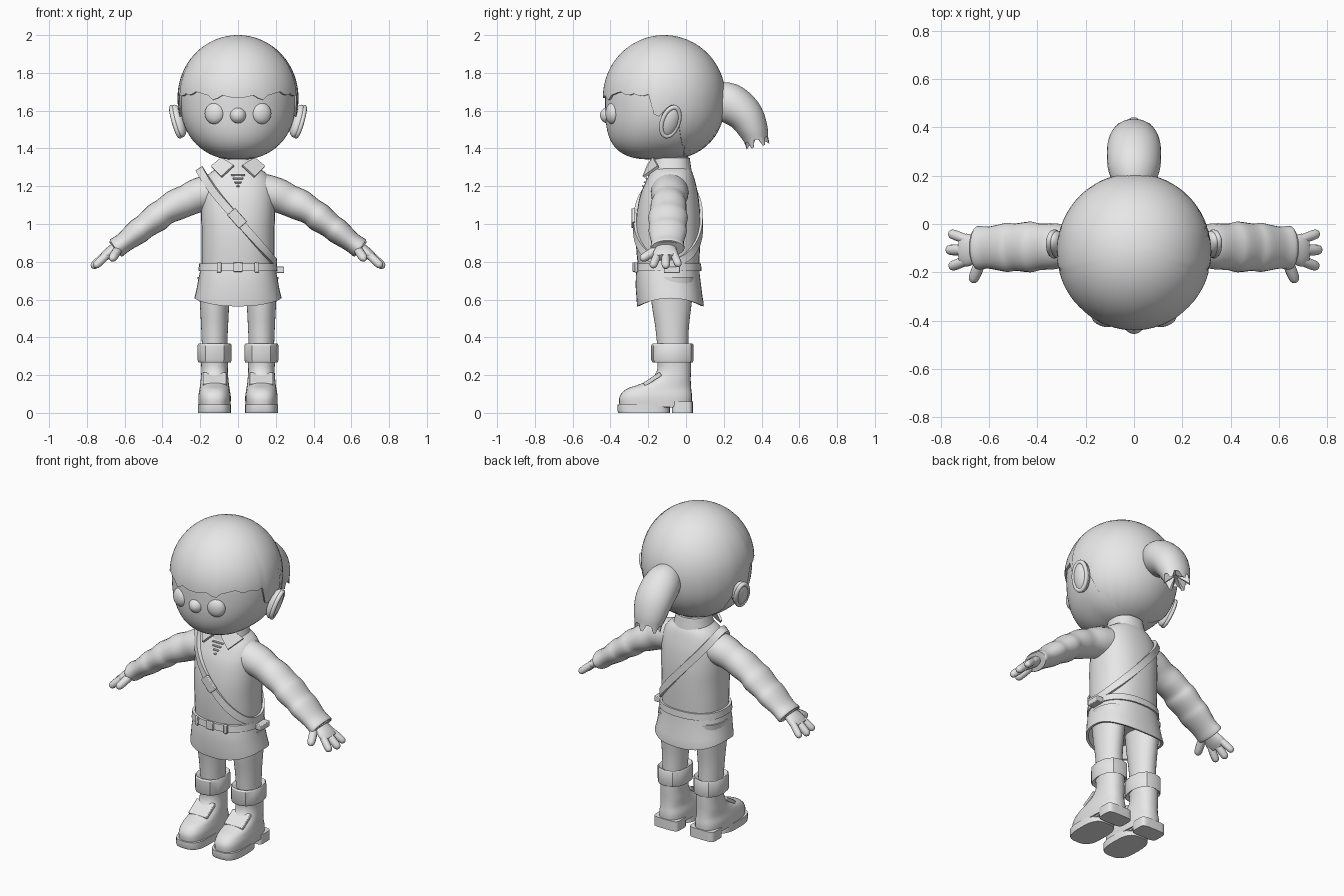
import bpy, bmesh, math
from math import sin, cos, pi, radians
from mathutils import Vector, Matrix, Euler

old = bpy.data.objects.get("Cube")
if old:
    bpy.data.objects.remove(old)

grey = bpy.data.materials.new("plain_grey")
grey.use_nodes = True
grey.diffuse_color = (0.8, 0.8, 0.8, 1)
grey.node_tree.nodes["Principled BSDF"].inputs["Base Color"].default_value = (0.8, 0.8, 0.8, 1)


def finish(name, bm, mirror=False, angle=40, bevel=0):
    bmesh.ops.recalc_face_normals(bm, faces=bm.faces)
    me = bpy.data.meshes.new(name)
    bm.to_mesh(me)
    bm.free()
    me.materials.append(grey)
    me.shade_smooth()
    me.set_sharp_from_angle(angle=radians(angle))
    ob = bpy.data.objects.new(name, me)
    bpy.context.collection.objects.link(ob)
    if bevel:
        mod = ob.modifiers.new("bevel", "BEVEL")
        mod.width, mod.segments = bevel, 2
    if mirror:
        ob.modifiers.new("mirror", "MIRROR").use_mirror_merge = False
    return ob


def loft(name, rings, mirror=False, angle=40, caps=True, loop=False):
    bm = bmesh.new()
    vs = [[bm.verts.new(p) for p in r] for r in rings]
    n = len(rings[0])
    for a, b in zip(vs, vs[1:] + (vs[:1] if loop else [])):
        for i in range(n):
            bm.faces.new((a[i], a[(i + 1) % n], b[(i + 1) % n], b[i]))
    if caps and not loop:
        bm.faces.new(vs[0])
        bm.faces.new(vs[-1])
    return finish(name, bm, mirror, angle)


def box(name, size, loc, rot=(0, 0, 0), mirror=False, bevel=0.004):
    bm = bmesh.new()
    m = Matrix.LocRotScale(Vector(loc), Euler([radians(a) for a in rot]), Vector(size))
    bmesh.ops.create_cube(bm, size=1, matrix=m)
    return finish(name, bm, mirror, 40, bevel)


def ball(name, radii, loc, rot=(0, 0, 0), mirror=False):
    bm = bmesh.new()
    m = Matrix.LocRotScale(Vector(loc), Euler([radians(a) for a in rot]), Vector(radii))
    bmesh.ops.create_uvsphere(bm, u_segments=28, v_segments=18, radius=1, matrix=m)
    return finish(name, bm, mirror, 80)


def spline(rows, n=4):
    # Catmull-Rom through rows of numbers
    out = []
    for i in range(len(rows) - 1):
        p = [rows[max(0, min(len(rows) - 1, i + k))] for k in (-1, 0, 1, 2)]
        for s in range(n):
            t = s / n
            out.append([0.5 * (2 * b + (c - a) * t + (2 * a - 5 * b + 4 * c - d) * t * t
                        + (3 * b - a - 3 * c + d) * t ** 3) for a, b, c, d in zip(*p)])
    return out + [list(rows[-1])]


def lookup(rows, x):
    for a, b in zip(rows, rows[1:]):
        if x <= b[0]:
            f = max(0, (x - a[0]) / (b[0] - a[0]))
            return [p + (q - p) * f for p, q in zip(a, b)]
    return list(rows[-1])


def sup(t, e):
    c, s = cos(t), sin(t)
    return math.copysign(abs(c) ** (2 / e), c), math.copysign(abs(s) ** (2 / e), s)


def ring(z, rx, y0, y1, xc=0, e=2.3, n=32):
    pts = [sup(2 * pi * i / n, e) for i in range(n)]
    return [(xc + rx * a, (y0 + y1) / 2 + (y1 - y0) / 2 * b, z) for a, b in pts]


def tube(name, rows, side, mirror=False, n=20, steps=4, jag=0):
    # rows: x, y, z, radius along side, radius across
    rows = spline(rows, steps)
    P = [Vector(r[:3]) for r in rows]
    rings = []
    for i, r in enumerate(rows):
        tan = (P[min(i + 1, len(P) - 1)] - P[max(i - 1, 0)]).normalized()
        u = (Vector(side) - tan * tan.dot(Vector(side))).normalized()
        v = tan.cross(u)
        last = jag if i == len(rows) - 1 else 0
        rings.append([P[i] + u * r[3] * cos(2 * pi * k / n) + v * r[4] * sin(2 * pi * k / n)
                      + tan * last * (1 - 2 * abs(k % 5 - 2.5) / 2.5) for k in range(n)])
    if jag:
        rings.append([P[-3] + (q - P[-1]) * 0.2 for q in rings[-1]])
    return loft(name, rings, mirror, 50)


# Head: egg whose lower front is fuller than its sides
def head_point(th, s, rx, ry, rz=0.33):
    front = max(0, cos(th))
    e = 2 if s > 0 else 2.25 + 1.2 * front ** 2
    f = max(0, 1 - abs(s) ** e) ** (1 / e)
    return Vector((rx * f * sin(th), -0.115 - ry * f * cos(th), 1.67 + rz * s))


N = 72
angles = [2 * pi * i / N for i in range(N)]
loft("face", [[head_point(t, cos(pi * (0.02 + 0.96 * j / 32)), 0.308, 0.313) for t in angles]
              for j in range(33)], angle=80)

# Hair cap: swept from the crown down to a jagged hairline
hairline = [(0, 1.665), (12, 1.68), (25, 1.66), (38, 1.70), (55, 1.685), (76, 1.68), (81, 1.56),
            (88, 1.58), (93, 1.62), (101, 1.60), (106, 1.50), (112, 1.43), (125, 1.385),
            (140, 1.355), (180, 1.35)]
cap = []
for j in range(25):
    row = []
    for i, t in enumerate(angles):
        deg = math.degrees(min(t, 2 * pi - t))
        z = lookup(hairline, deg)[1] + (0.006 if i % 3 == 0 else -0.003)
        end = math.acos((z - 1.67) / 0.33)
        row.append(head_point(t, cos(0.03 + (end - 0.03) * j / 24), 0.32, 0.325))
    cap.append(row)
mid = Vector((0, -0.115, 1.67))
cap.append([mid + (p - mid) * 0.94 for p in cap[-1]])
loft("hair", cap, angle=50)

tube("ponytail", [(0, .16, 1.645, .085, .10), (0, .23, 1.64, .108, .107), (0, .31, 1.58, .112, .097),
                  (0, .355, 1.50, .10, .08), (0, .375, 1.435, .08, .062)], (1, 0, 0), n=30, jag=0.045)

# Face details
ball("nose", (0.045, 0.05, 0.045), (0, -0.405, 1.575))
ball("eyes", (0.053, 0.032, 0.056), (0.125, -0.392, 1.585), (0, 0, 18), True)
ball("ears", (0.036, 0.052, 0.092), (0.315, -0.085, 1.545), (-14, 18, 12), True)
bm = bmesh.new()
bmesh.ops.create_circle(bm, segments=24, radius=1)
loop = [v.co.copy() for v in bm.verts]
bm.free()
tilt = Euler((radians(-14), radians(18), radians(12))).to_matrix()
rim = []
for p in loop:
    c, out = Vector((0.012, p.x * 0.044, p.y * 0.082)), Vector((0, p.x, p.y))
    rim.append([Vector((.318, -.085, 1.545)) + tilt @ (c + 0.013 * (out * cos(a) + Vector((1, 0, 0)) * sin(a)))
                for a in [2 * pi * k / 8 for k in range(8)]])
loft("ear_rims", rim, True, 80, loop=True)

# Torso: z, half width, front y, back y
body = [(0.74, .192, -.25, .068), (0.85, .193, -.262, .073), (0.95, .193, -.267, .076),
        (1.05, .196, -.262, .075), (1.15, .195, -.243, .065), (1.22, .182, -.215, .05),
        (1.27, .148, -.19, .035), (1.31, .09, -.165, .015), (1.36, .082, -.16, .01)]
body = spline(body)
loft("tunic", [ring(*r) for r in body], angle=60)

# Collar with two front flaps
loft("collar", [ring(1.25, .125, -.195, .035), ring(1.30, .108, -.182, .027), ring(1.35, .096, -.172, .02),
                ring(1.352, .085, -.16, .01)])
flap = [Vector(p) for p in ((.085, -.165, 1.345), (.02, -.195, 1.305), (.085, -.218, 1.245), (.14, -.14, 1.30))]
loft("collar_flaps", [flap, [p + Vector((.004, -.012, .008)) for p in flap]], True)
for i in range(4):
    z = 1.26 - 0.02 * i
    box(f"neck_lace_{i + 1}", (0.075 - 0.019 * i, 0.016, 0.009), (0, lookup(body, z)[2] - 0.001, z), (-18, 0, 0))

# Skirt with a hem that dips at front and back
skirt = []
for f, rx, y0, y1 in [(0, .196, -.258, .07), (.25, .203, -.265, .073), (.5, .212, -.267, .08),
                      (.75, .22, -.263, .087), (.95, .229, -.26, .094), (1, .23, -.258, .093),
                      (.99, .215, -.245, .08), (.6, .2, -.235, .065)]:
    r = ring(0, rx, y0, y1, e=2.4, n=40)
    m = (y0 + y1) / 2
    skirt.append([(x, y, .785 + f * (.607 - .043 * abs((y - m) / (y1 - m)) ** 2 - .785)) for x, y, _ in r])
loft("skirt", skirt)

# Belt, buckle and hip clip
loft("belt", [ring(.75, .19, -.25, .06), ring(.75, .21, -.275, .082), ring(.79, .206, -.272, .08),
              ring(.79, .19, -.25, .06)])
box("belt_buckle", (0.05, 0.016, 0.05), (0, -0.276, 0.772))
box("belt_loops", (0.022, 0.016, 0.054), (0.10, -0.264, 0.77), (0, 0, 14), True)
box("hip_clip", (0.045, 0.085, 0.034), (0.222, -0.075, 0.757))

# Shoulder strap: a ribbon running diagonally round the torso
path = []
for i in range(64):
    t = 2 * pi * i / 64
    a, b = sup(t, 2.3)
    z = 1.0
    for _ in range(40):
        _, rx, y0, y1 = lookup(body, z)
        x = a * (max(rx, 0.2) if a < 0 else rx)
        z += 0.3 * (1.02 - 1.17 * x + 0.03 * max(0, -a) ** 4 - z)
    up = 1.5 * max(0, -cos(t)) ** 4
    path.append((Vector((x, (y0 + y1) / 2 + (y1 - y0) / 2 * b, z)), Vector((cos(t), sin(t), up)).normalized()))
strap = []
for i, (p, nrm) in enumerate(path):
    tan = (path[(i + 1) % 64][0] - path[i - 1][0]).normalized()
    w = tan.cross(nrm).normalized() * 0.021
    strap.append([p - w - nrm * .01, p + w - nrm * .01, p + w + nrm * .013, p - w + nrm * .013])
loft("shoulder_strap", strap, loop=True)
box("strap_clasp", (0.095, 0.02, 0.055), (-0.005, -0.279, 1.03), (0, 49, 0))

# Sleeves with soft folds, and cuffs
tube("sleeves", [(.08, -.085, 1.18, .10, .10), (.20, -.087, 1.155, .098, .092), (.27, -.09, 1.125, .088, .084),
                 (.33, -.092, 1.10, .095, .083), (.39, -.094, 1.065, .097, .073), (.43, -.095, 1.035, .105, .077),
                 (.49, -.096, .99, .098, .066), (.53, -.097, .96, .101, .067), (.60, -.098, .905, .087, .054),
                 (.645, -.098, .873, .09, .055), (.648, -.098, .871, .075, .044)], (0, 1, 0), True, 24)

# Hands: palm, three fingers and a thumb
tube("palms", [(.60, -.10, .905, .04, .028), (.645, -.105, .875, .052, .03), (.69, -.108, .842, .068, .028),
               (.715, -.108, .822, .06, .022)], (0, 1, 0), True)


def finger(name, a, b, r):
    a, b = Vector(a), Vector(b)
    rows = [(*a.lerp(b, f), r * k, r * k) for f, k in [(0, .9), (.4, 1), (.8, .95), (.94, .65), (1, .1)]]
    tube(name, rows, (0, 1, 0), True, 12, 2)


finger("index_fingers", (.69, -.15, .84), (.762, -.178, .772), .022)
finger("middle_fingers", (.69, -.107, .845), (.775, -.107, .768), .023)
finger("little_fingers", (.69, -.065, .845), (.765, -.037, .778), .021)
finger("thumbs", (.625, -.13, .88), (.67, -.242, .81), .024)

# Legs, boots and folded boot cuffs
X = 0.124
loft("legs", [ring(z, rx, y0, y1, X, 2) for z, rx, y0, y1 in
              spline([(.72, .09, -.19, .045), (.58, .078, -.182, .03), (.45, .071, -.162, .015),
                      (.33, .066, -.15, .012)])], True)
loft("boots", [ring(z, rx, y0, y1, X, e) for z, rx, y0, y1, e in
               spline([(.035, .084, -.352, .03, 2.7), (.085, .086, -.352, .032, 2.7), (.125, .08, -.318, .028, 2.5),
                       (.15, .076, -.25, .026, 2.4), (.18, .073, -.185, .025, 2.3), (.23, .07, -.152, .026, 2.2),
                       (.30, .074, -.155, .026, 2.2)])], True, 60)
loft("boot_cuffs", [ring(z, rx, y0, y1, X, 2.3, 12) for z, rx, y0, y1 in
                    [(.28, .07, -.15, .02), (.268, .086, -.178, .036), (.28, .09, -.184, .04), (.358, .09, -.184, .04),
                     (.367, .085, -.178, .035), (.355, .066, -.155, .014)]], True, 30)
box("boot_flaps", (0.125, 0.105, 0.022), (X, -0.178, 0.178), (33, 0, 0), True)

# Soles: toe plate, raised arch and heel block
loft("toe_soles", [ring(z, .088, y0, -.085, X, 3) for z, y0 in [(0, -.358), (.012, -.364), (.045, -.362)]], True)
box("sole_arches", (0.145, 0.2, 0.025), (X, -0.09, 0.04), mirror=True)
loft("heels", [ring(z, .084, -.075, .036, X, 5) for z in (0, .06)], True)
